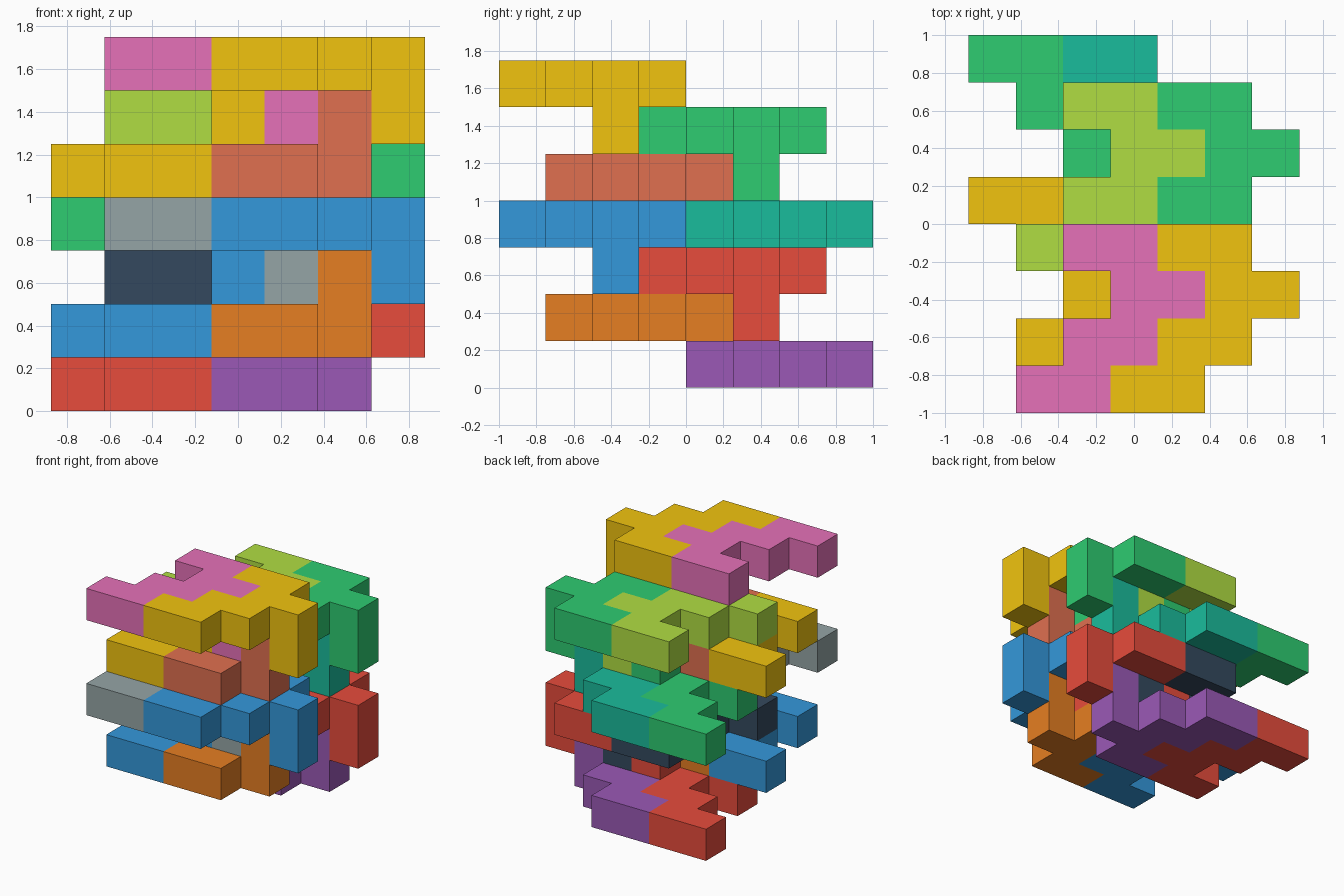
import bpy
import bmesh
from mathutils import Matrix, Vector

if "Cube" in bpy.data.objects:
    bpy.data.objects.remove(bpy.data.objects["Cube"])

U = 0.25  # edge of one cube cell

# Repeating piece: four staggered pairs of cells plus one hook cell below
ROW_STARTS = [0, 1, 2, 1]
CELLS = {(s + d, j, 0) for j, s in enumerate(ROW_STARTS) for d in (0, 1)} | {(3, 2, -1)}
# Same piece turned half a revolution about the x axis, so its hook points up
FLIPPED = {(i, 3 - j, -k) for i, j, k in CELLS}


def linear(hex_code):
    vals = [int(hex_code[n:n + 2], 16) / 255 for n in (0, 2, 4)]
    return [v / 12.92 if v <= 0.04045 else ((v + 0.055) / 1.055) ** 2.4 for v in vals] + [1]


COLOURS = {
    "red": "e74c3c", "blue": "3498db", "green": "2ecc71", "yellow": "f1c40f",
    "purple": "9b59b6", "orange": "e67e22", "teal": "1abc9c", "dark": "34495e",
    "grey": "95a5a6", "pink": "e671b8", "lime": "b0de42", "salmon": "e07050",
}
MATS = {}
for name, code in COLOURS.items():
    MATS[name] = bpy.data.materials.new(name)
    MATS[name].diffuse_color = linear(code)


def add_piece(name, cells, origin, colour):
    """Join cube cells into one solid, keeping only the outer faces."""
    bm = bmesh.new()
    for c in cells:
        for axis in range(3):
            for sign in (-1, 1):
                n = [0, 0, 0]
                n[axis] = sign
                if tuple(a + b for a, b in zip(c, n)) in cells:
                    continue
                u, v = Vector((0, 0, 0)), Vector((0, 0, 0))
                u[(axis + 1) % 3] = v[(axis + 2) % 3] = 0.5
                mid = Vector(c) + Vector((0.5, 0.5, 0.5)) + Vector(n) * 0.5
                ring = [mid - u - v, mid + u - v, mid + u + v, mid - u + v]
                bm.faces.new([bm.verts.new(p) for p in ring[::sign]])
    bmesh.ops.remove_doubles(bm, verts=bm.verts, dist=1e-4)
    bmesh.ops.dissolve_limit(bm, angle_limit=0.01, verts=bm.verts, edges=bm.edges)
    bmesh.ops.transform(bm, matrix=Matrix.Scale(U, 4), verts=bm.verts)
    mesh = bpy.data.meshes.new(name)
    bm.to_mesh(mesh)
    bm.free()
    mesh.materials.append(MATS[colour])
    obj = bpy.data.objects.new(name, mesh)
    i, j, k = origin
    obj.location = (i * U - 0.875, j * U - 1.0, k * U)
    bpy.context.collection.objects.link(obj)


# Layers from bottom to top: level, front row, flipped, right and left colours
LAYERS = [
    (0, 4, True, "purple", "red"),
    (1, 1, True, "orange", "blue"),
    (2, 3, False, "red", "dark"),
    (3, 0, False, "blue", "grey"),
    (3, 4, True, "teal", "green"),
    (4, 1, True, "salmon", "yellow"),
    (5, 3, False, "green", "lime"),
    (6, 0, False, "yellow", "pink"),
]
for n, (k, j, flip, right, left) in enumerate(LAYERS):
    i = 2 if flip else 3
    cells = FLIPPED if flip else CELLS
    add_piece(f"right_piece_{n + 1}", cells, (i, j, k), right)
    add_piece(f"left_piece_{n + 1}", cells, (i - 2, j, k), left)

for m in bpy.data.materials:
    if m.users and not m.is_grease_pencil:
        m.use_nodes = True
        m.node_tree.nodes["Principled BSDF"].inputs["Base Color"].default_value = m.diffuse_color
